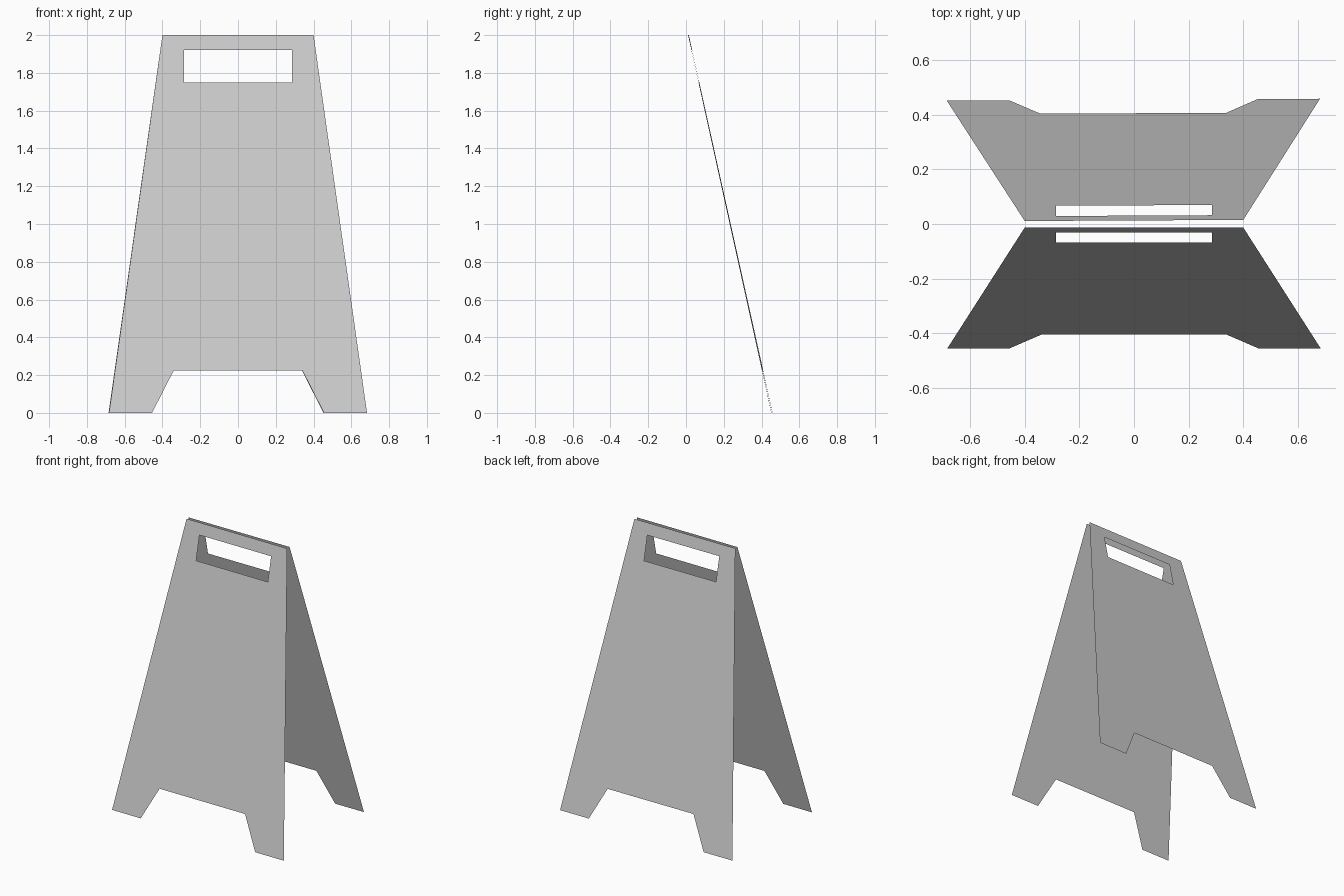
import bpy, bmesh
from mathutils import Matrix, Vector

if "Cube" in bpy.data.objects:
    bpy.data.objects.remove(bpy.data.objects["Cube"])

# Half outlines (x, z), mirrored across x = 0
OUTLINE = [(0.40, 2.0), (0.683, 0.0), (0.455, 0.0), (0.34, 0.225)]
HANDLE = [(0.285, 1.92), (0.285, 1.75)]
TOP_Y, SLOPE = 0.013, 0.221


def mirrored(half):
    return half + [(-x, z) for x, z in reversed(half)]


def panel(name, side, twist=0.0):
    """Thin leaning sheet with a handle slot; side is -1 front, +1 back."""
    bm = bmesh.new()
    edges = []
    for loop in (mirrored(OUTLINE), mirrored(HANDLE)):
        vs = [bm.verts.new((x, side * (TOP_Y + (2 - z) * SLOPE), z)) for x, z in loop]
        edges += [bm.edges.new((vs[i], vs[(i + 1) % len(vs)])) for i in range(len(vs))]
    normal = Vector((0, side, SLOPE)).normalized()
    bmesh.ops.triangle_fill(bm, edges=edges, use_beauty=True, normal=normal)
    # Face outward
    for f in bm.faces:
        f.normal_update()
        if f.normal.dot(normal) < 0:
            f.normal_flip()
    bmesh.ops.rotate(bm, verts=bm.verts, cent=(0, 0, 0),
                     matrix=Matrix.Rotation(twist, 3, 'Z'))
    mesh = bpy.data.meshes.new(name)
    bm.to_mesh(mesh)
    bm.free()
    obj = bpy.data.objects.new(name, mesh)
    bpy.context.collection.objects.link(obj)
    return obj


# Front and back boards; the back one sits very slightly askew
panel("front_board", -1)
panel("back_board", 1, twist=0.005)
